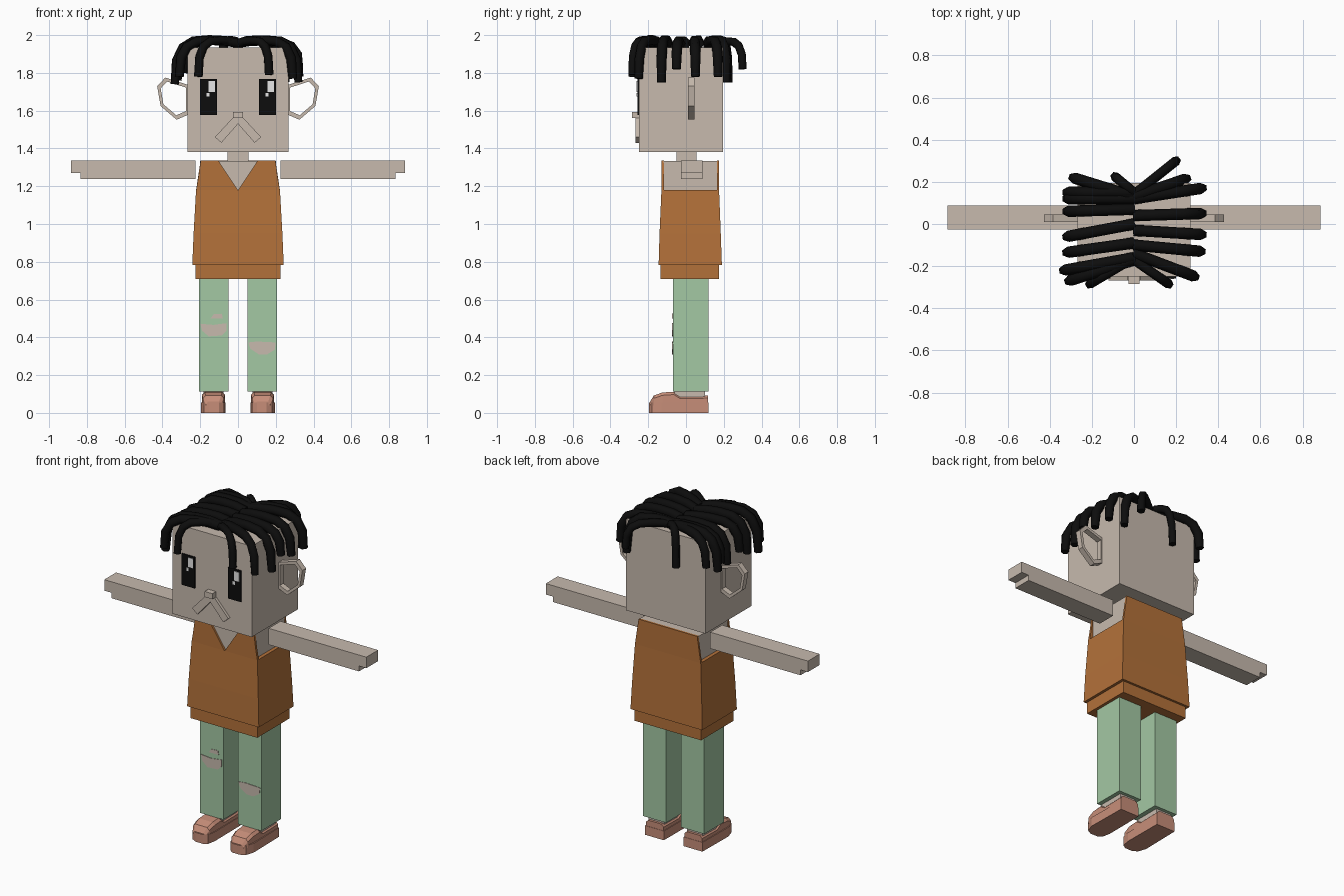
import bpy
import bmesh
from mathutils import Vector

if "Cube" in bpy.data.objects:
    bpy.data.objects.remove(bpy.data.objects["Cube"], do_unlink=True)


def material(name, rgb):
    mat = bpy.data.materials.new(name)
    mat.use_nodes = True
    color = (*rgb, 1)
    mat.diffuse_color = color
    mat.node_tree.nodes["Principled BSDF"].inputs["Base Color"].default_value = color
    return mat


SKIN = material("skin beige", (0.57, 0.49, 0.42))
ORANGE = material("shirt orange", (0.45, 0.165, 0.042))
GREEN = material("trouser green", (0.37, 0.58, 0.37))
SHOE = material("shoe pink", (0.57, 0.27, 0.19))
BLACK = material("hair black", (0.004, 0.004, 0.004))
WHITE = material("eye white", (0.8, 0.8, 0.8))


def finish(name, bm, mat):
    bmesh.ops.recalc_face_normals(bm, faces=bm.faces)
    mesh = bpy.data.meshes.new(name)
    bm.to_mesh(mesh)
    bm.free()
    mesh.materials.append(mat)
    obj = bpy.data.objects.new(name, mesh)
    bpy.context.collection.objects.link(obj)
    return obj


def loft(name, rings, mat, closed=False):
    """Skin a list of equal point rings; cap the ends, or join them in a loop."""
    bm = bmesh.new()
    loops = [[bm.verts.new(p) for p in ring] for ring in rings]
    pairs = list(zip(loops, loops[1:]))
    if closed:
        pairs.append((loops[-1], loops[0]))
    else:
        bm.faces.new(loops[0])
        bm.faces.new(loops[-1])
    for a, b in pairs:
        for i in range(len(a)):
            j = (i + 1) % len(a)
            bm.faces.new((a[i], a[j], b[j], b[i]))
    return finish(name, bm, mat)


def rect(x, y0, y1, z):
    return [(-x, y0, z), (x, y0, z), (x, y1, z), (-x, y1, z)]


def box(name, x, y, z, mat):
    rings = [[(x[0], y[0], h), (x[1], y[0], h), (x[1], y[1], h), (x[0], y[1], h)] for h in z]
    return loft(name, rings, mat)


def front_prism(name, pts, y0, y1, mat, side=1):
    """Extrude an x/z outline along y."""
    return loft(name, [[(side * x, y, z) for x, z in pts] for y in (y0, y1)], mat)


# Head, neck and body
box("head", (-0.268, 0.268), (-0.25, 0.195), (1.38, 1.935), SKIN)
box("neck", (-0.055, 0.055), (-0.05, 0.055), (1.3, 1.4), SKIN)
box("torso", (-0.2, 0.2), (-0.118, 0.165), (0.9, 1.334), SKIN)

# Shirt with a V neck and open arm holes
loft("shirt_body", [rect(0.242, -0.145, 0.19, 0.782), rect(0.235, -0.14, 0.184, 0.95),
                    rect(0.222, -0.13, 0.175, 1.18)], ORANGE)
box("shirt_hem", (-0.225, 0.225), (-0.135, 0.176), (0.71, 0.8), ORANGE)
for s, side in ((1, "left"), (-1, "right")):
    strap = [(0, 1.178), (0.222, 1.178), (0.21, 1.25), (0.198, 1.337), (0.105, 1.337)]
    front_prism(side + "_shirt_front", strap, -0.13, -0.116, ORANGE, s)
back = [(-0.222, 1.178), (0.222, 1.178), (0.198, 1.337), (-0.198, 1.337)]
front_prism("shirt_back", back, 0.163, 0.175, ORANGE)

EAR = [(0.26, 1.735), (0.385, 1.775), (0.428, 1.73), (0.41, 1.625), (0.325, 1.552), (0.26, 1.58)]
SOLE = [(0.067, 0.118), (0.193, 0.118), (0.197, -0.13), (0.18, -0.18),
        (0.15, -0.197), (0.1, -0.197), (0.075, -0.18), (0.065, -0.13)]
# Shoe cross-sections: y, half width, height
UPPER = [(0.116, 0.06, 0.093), (-0.03, 0.06, 0.09), (-0.065, 0.06, 0.112),
         (-0.125, 0.06, 0.108), (-0.17, 0.055, 0.092), (-0.19, 0.04, 0.06)]
for s, side in ((1, "left"), (-1, "right")):
    # Arms with a stepped hand tip
    arm = [(0.225, 1.237), (0.835, 1.237), (0.835, 1.27), (0.885, 1.27), (0.885, 1.337), (0.225, 1.337)]
    front_prism(side + "_arm", arm, -0.026, 0.088, SKIN, s)

    # Ring ears
    mid = Vector((0.335, 1.67))
    ring = []
    for p in EAR:
        inner = mid + (Vector(p) - mid) * 0.8
        ring.append([(s * p[0], 0.01, p[1]), (s * p[0], 0.045, p[1]),
                     (s * inner.x, 0.045, inner.y), (s * inner.x, 0.01, inner.y)])
    loft(side + "_ear", ring, SKIN, closed=True)

    # Moustache leaf
    leaf = [(0.0, 1.565), (0.03, 1.56), (0.122, 1.46), (0.088, 1.43), (0.0, 1.53)]
    front_prism(side + "_moustache", leaf, -0.268, -0.249, SKIN, s)

    # Leg, ankle and shoe
    x = sorted((s * 0.05, s * 0.207))
    box(side + "_leg", x, (-0.07, 0.12), (0.112, 0.75), GREEN)
    box(side + "_ankle", sorted((s * 0.078, s * 0.182)), (-0.06, 0.1), (0.06, 0.13), SKIN)
    loft(side + "_shoe_sole", [[(s * px, py, z) for px, py in SOLE] for z in (0, 0.056)], SHOE)
    cx = s * 0.13
    rings = [[(cx - w, y, 0.04), (cx - w, y, h - 0.015), (cx - w * 0.75, y, h),
              (cx + w * 0.75, y, h), (cx + w, y, h - 0.015), (cx + w, y, 0.04)] for y, w, h in UPPER]
    loft(side + "_shoe_upper", rings, SHOE)

# Eyes, with highlights on the same side of each
for x0, side in ((0.112, "left"), (-0.2, "right")):
    box(side + "_eye", (x0, x0 + 0.088), (-0.258, -0.249), (1.578, 1.768), BLACK)
    box(side + "_eye_glint", (x0 + 0.044, x0 + 0.078), (-0.261, -0.257), (1.7, 1.757), WHITE)
    box(side + "_eye_spark", (x0 + 0.034, x0 + 0.05), (-0.261, -0.257), (1.674, 1.694), WHITE)

# Nose
box("nose", (-0.026, 0.026), (-0.285, -0.249), (1.56, 1.594), SKIN)

# Torn knee patches
PATCHES = {
    "right_knee_tear": [(-0.2, 0.472), (-0.13, 0.466), (-0.06, 0.475), (-0.06, 0.435),
                        (-0.085, 0.41), (-0.155, 0.405), (-0.19, 0.435)],
    "right_small_tear": [(-0.145, 0.5), (-0.13, 0.522), (-0.085, 0.525), (-0.08, 0.5)],
    "left_knee_tear": [(0.055, 0.373), (0.1, 0.378), (0.2, 0.373), (0.195, 0.335),
                       (0.155, 0.31), (0.11, 0.31), (0.065, 0.34)],
}
for name, pts in PATCHES.items():
    front_prism(name, pts, -0.073, -0.068, SKIN)

# Hair locks: root y, then tip x, y, z
LOCKS = [
    (0.13, -0.29, 0.22, 1.8), (0.15, -0.32, 0.15, 1.76), (0.12, -0.32, 0.12, 1.8),
    (0.07, -0.32, 0.06, 1.77), (0.0, -0.32, -0.06, 1.8), (-0.09, -0.32, -0.135, 1.76),
    (-0.16, -0.335, -0.22, 1.74), (-0.17, -0.31, -0.27, 1.78), (-0.16, -0.21, -0.285, 1.78),
    (0.15, -0.09, 0.225, 1.75),
    (0.14, 0.2, 0.3, 1.82), (0.13, 0.25, 0.215, 1.75), (0.12, 0.325, 0.17, 1.78),
    (0.04, 0.325, 0.05, 1.78), (-0.03, 0.325, -0.05, 1.82), (-0.1, 0.32, -0.13, 1.75),
    (-0.14, 0.29, -0.25, 1.77), (-0.17, 0.165, -0.285, 1.79),
]
# Share of the reach, share of the drop from the crown
ARC = [(0, 0), (0.2, -0.08), (0.45, -0.1), (0.7, -0.07), (0.87, 0.09), (0.97, 0.42), (1, 1)]
curve = bpy.data.curves.new("hair_locks", "CURVE")
curve.dimensions = "3D"
curve.bevel_depth = 0.027
curve.bevel_resolution = 1
curve.use_fill_caps = True
for root_y, tx, ty, tz in LOCKS:
    spline = curve.splines.new("POLY")
    spline.points.add(len(ARC) - 1)
    for point, (reach, drop) in zip(spline.points, ARC):
        z = 1.955 - drop * (1.955 - tz)
        point.co = (tx * reach, root_y + (ty - root_y) * reach, z, 1)
        point.radius = 0.85 if reach == 1 or abs(tx) < 0.22 else 1
hair = bpy.data.objects.new("hair_curves", curve)
bpy.context.collection.objects.link(hair)
bpy.context.view_layer.update()
mesh = bpy.data.meshes.new_from_object(hair.evaluated_get(bpy.context.evaluated_depsgraph_get()))
mesh.materials.clear()
mesh.materials.append(BLACK)
bpy.data.objects.remove(hair, do_unlink=True)
bpy.context.collection.objects.link(bpy.data.objects.new("hair_locks", mesh))
